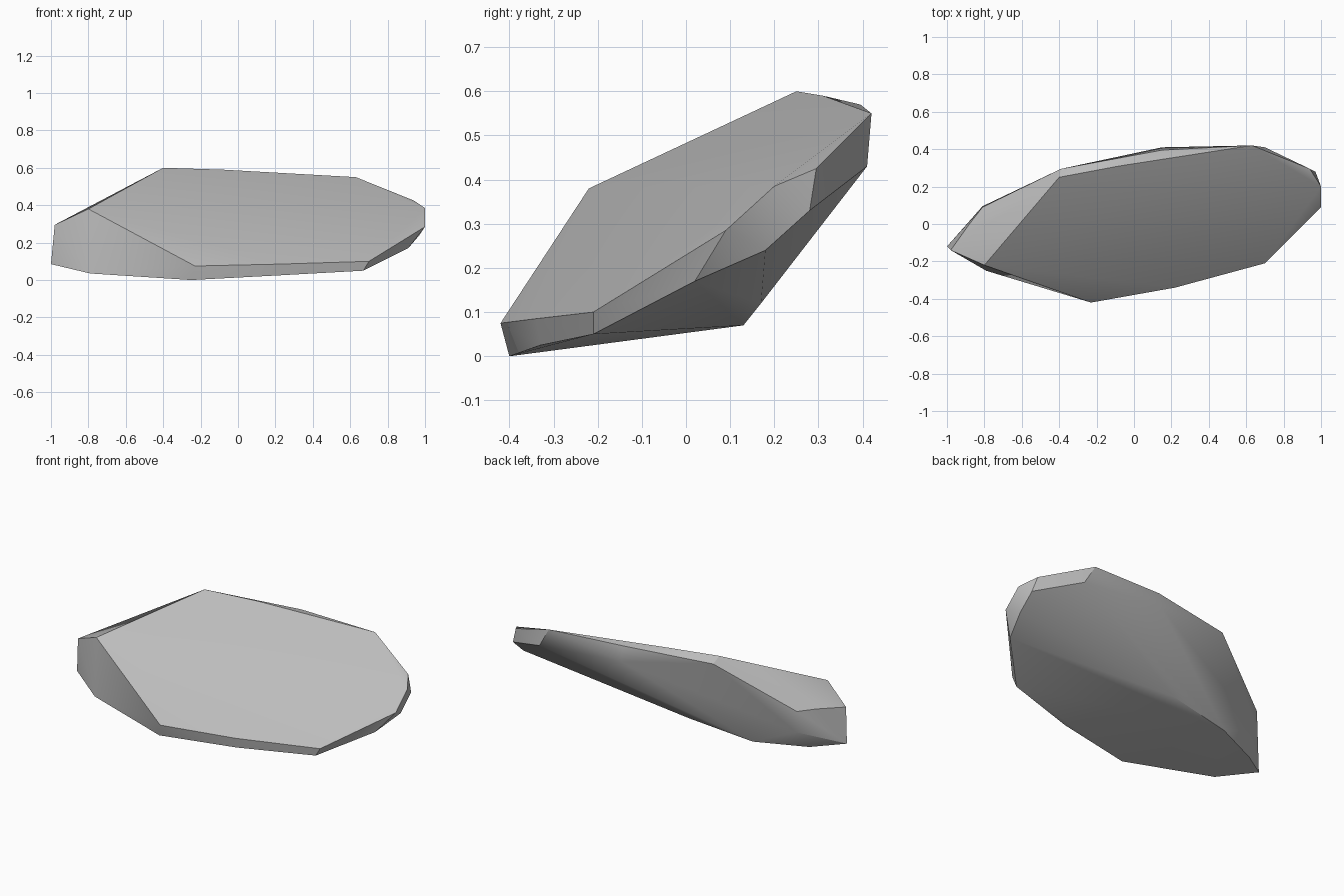
import bpy
import bmesh
import math
from mathutils import Vector

# Remove the default cube
default_cube = bpy.data.objects.get("Cube")
if default_cube:
    bpy.data.objects.remove(default_cube, do_unlink=True)


def flat_material(name, colour):
    material = bpy.data.materials.new(name)
    material.use_nodes = True
    material.diffuse_color = colour
    shader = material.node_tree.nodes["Principled BSDF"]
    shader.inputs["Base Color"].default_value = colour
    shader.inputs["Roughness"].default_value = 0.9
    return material


def hull_object(name, corner_groups, material):
    """Chiselled solid: the convex hull of all the rim corners."""
    bm = bmesh.new()
    for group in corner_groups:
        for corner in group:
            bm.verts.new(Vector(corner))
    bmesh.ops.convex_hull(bm, input=bm.verts[:])
    loose = [v for v in bm.verts if not v.link_faces]
    bmesh.ops.delete(bm, geom=loose, context="VERTS")
    # Merge nearly flat neighbouring triangles into broad facets
    bmesh.ops.dissolve_limit(bm, angle_limit=math.radians(3),
                             verts=bm.verts[:], edges=bm.edges[:])
    bmesh.ops.recalc_face_normals(bm, faces=bm.faces[:])
    mesh = bpy.data.meshes.new(name)
    bm.to_mesh(mesh)
    bm.free()
    mesh.materials.append(material)
    obj = bpy.data.objects.new(name, mesh)
    bpy.context.collection.objects.link(obj)
    return obj


# Rim of the broad sloping upper face
upper_rim = [
    (-.4, .25, .6), (-.8, -.22, .38), (-.23, -.42, .075),
    (.22, -.34, .085), (.7, -.21, .1), (1, .09, .285),
    (1, .2, .385), (.94, .295, .425), (.63, .42, .55),
    (.15, .395, .57), (-.08, .31, .59),
]
# Thin front edge and the underside
lower_rim = [
    (-.79, -.25, .035), (-.25, -.4, 0), (.22, -.33, .025),
    (.67, -.21, .05), (.91, .02, .17), (.97, .18, .24),
    (.97, .28, .33), (.7, .41, .43), (-.14, .17, .12),
    (-.54, .13, .07), (-.83, 0, .065),
]
# Blunt end and rounded back
back_rim = [
    (-.98, -.14, .295), (-1, -.12, .085), (-.88, 0, .31),
    (-.81, .095, .185), (-.81, .09, .31),
    (-.39, .295, .565), (.15, .41, .48),
]

stone_grey = flat_material("stone grey", (.5, .5, .5, 1))
rock = hull_object("rock", [upper_rim, lower_rim, back_rim], stone_grey)

# Soft shading over the back, crisp edges around the main facets
bpy.ops.object.select_all(action="DESELECT")
rock.select_set(True)
bpy.context.view_layer.objects.active = rock
bpy.ops.object.shade_smooth_by_angle(angle=math.radians(30))
